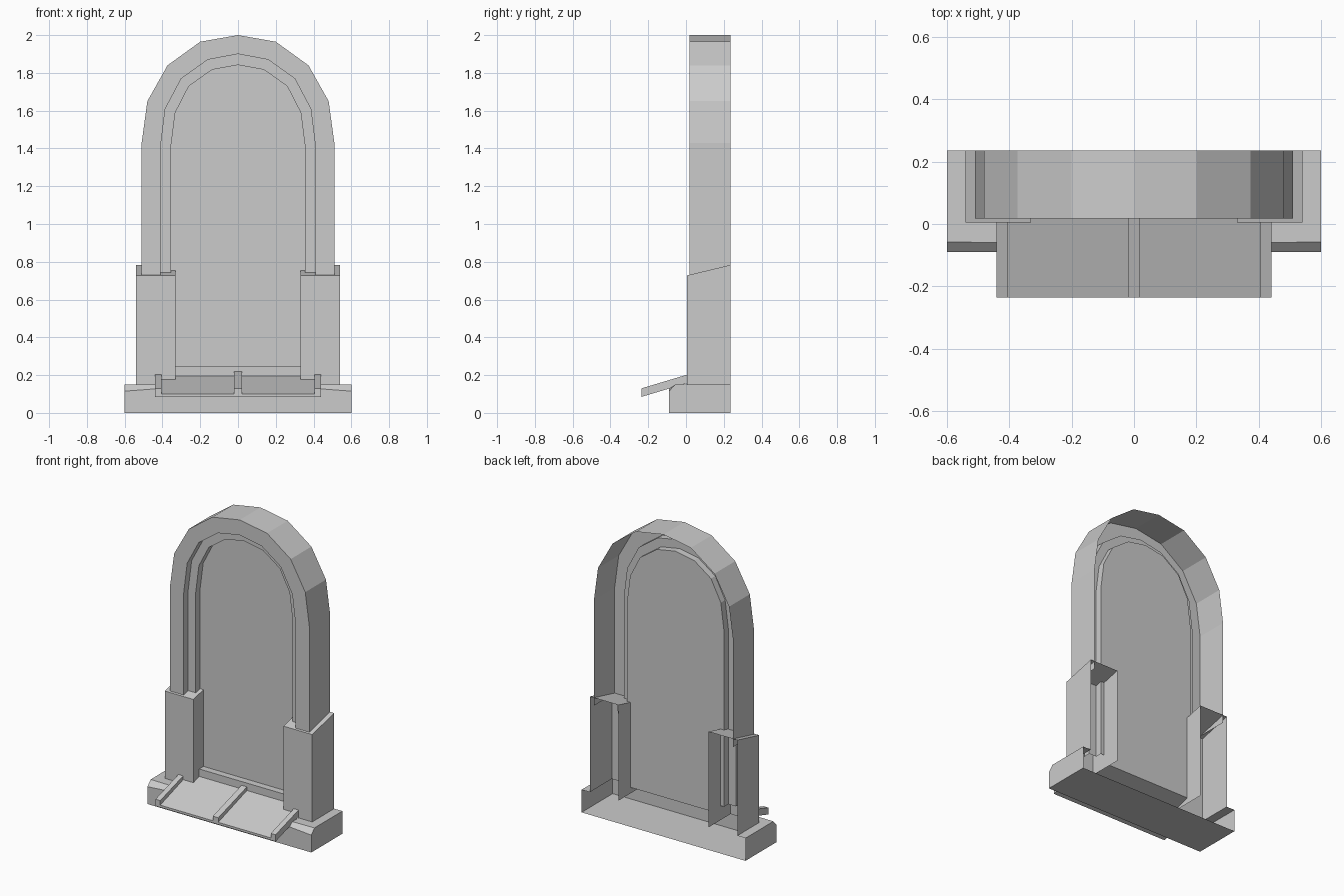
import bpy, bmesh

if "Cube" in bpy.data.objects:
    bpy.data.objects.remove(bpy.data.objects["Cube"])


def build(name, faces, mirror=False):
    """Mesh object from polygons given as coordinate lists."""
    bm = bmesh.new()
    for poly in faces:
        bm.faces.new([bm.verts.new(p) for p in poly])
    bmesh.ops.remove_doubles(bm, verts=bm.verts[:], dist=1e-5)
    bmesh.ops.recalc_face_normals(bm, faces=bm.faces[:])
    me = bpy.data.meshes.new(name)
    bm.to_mesh(me)
    bm.free()
    ob = bpy.data.objects.new(name, me)
    bpy.context.collection.objects.link(ob)
    if mirror:
        ob.modifiers.new("Mirror", 'MIRROR').use_axis[0] = True
    return ob


def prism(name, profile, x0, x1, mirror=False):
    """Closed y-z profile extruded along x."""
    a = [(x0, y, z) for y, z in profile]
    b = [(x1, y, z) for y, z in profile]
    n = len(a)
    sides = [[a[i], a[(i + 1) % n], b[(i + 1) % n], b[i]] for i in range(n)]
    return build(name, sides + [a[::-1], b], mirror)


def arch(half, y):
    """Full arch outline from its right half, listed bottom to crown."""
    right = [(x, y, z) for x, z in half]
    return right + [(-x, y, z) for x, y, z in right[-2::-1]]


# Arched frame with stepped recess and panel, open at the back
outer = [(.51, .73), (.51, 1.43), (.48, 1.65), (.373, 1.84), (.2, 1.965), (0, 2)]
inner = [(.41, .245), (.41, 1.41), (.385, 1.61), (.3, 1.77), (.16, 1.87), (0, 1.9)]
panel = [(.355, .245), (.355, 1.41), (.332, 1.59), (.26, 1.73), (.137, 1.817), (0, 1.842)]
rings = [arch(outer, .235), arch(outer, .018), arch(inner, .018),
         arch(inner, .065), arch(panel, .065), arch(panel, .11)]
faces = [[p[i], p[i + 1], q[i + 1], q[i]]
         for p, q in zip(rings, rings[1:]) for i in range(len(p) - 1)]
build("arched_frame", faces + [rings[-1]])

# Side pillars with sloped tops, open at back and bottom
i, o, f, b = .33, .54, .005, .235
zb, zf, zt = .15, .728, .783
build("side_pillars", [
    [(i, f, zb), (o, f, zb), (o, f, zf), (i, f, zf)],
    [(i, f, zf), (o, f, zf), (o, b, zt), (i, b, zt)],
    [(i, f, zb), (i, f, zf), (i, b, zt), (i, b, zb)],
    [(o, f, zb), (o, b, zb), (o, b, zt), (o, f, zf)]], True)

# Base plinth with chamfered front edge, open at the back
build("base", [
    [(0, -.09, 0), (0, b, 0), (.6, b, 0), (.6, -.09, 0)],
    [(0, -.09, 0), (.6, -.09, 0), (.6, -.09, .115), (.44, -.09, .127), (0, -.09, .127)],
    [(.44, -.09, .127), (.6, -.09, .115), (.6, -.057, .15), (.44, -.06, .15)],
    [(.44, -.06, .15), (.6, -.057, .15), (.6, f, .15), (.54, f, .15), (.44, f, .15)],
    [(.54, f, .15), (.6, f, .15), (.6, b, .15), (.54, b, .15)],
    [(.6, -.09, 0), (.6, b, 0), (.6, b, .15), (.6, f, .15), (.6, -.057, .15),
     (.6, -.09, .115)]], True)

# Sloping sill, its narrow part between the pillars, and the ledge above
prism("sill_plate", [(-.235, .085), (-.235, .10), (f, .177), (f, .157)], -.42, .42)
prism("sill_throat", [(f, .157), (f, .177), (.065, .196), (.065, .176)], -.33, .33)
prism("window_ledge", [(.065, .176), (.065, .245), (.11, .245), (.11, .19)], -.33, .33)

# Raised ribs on the sill
prism("side_ribs", [(-.235, .085), (-.235, .13), (f, .202), (f, .157)], .405, .44, True)
prism("middle_rib", [(-.235, .098), (-.235, .13), (.065, .22), (.065, .19)], -.02, .02)
